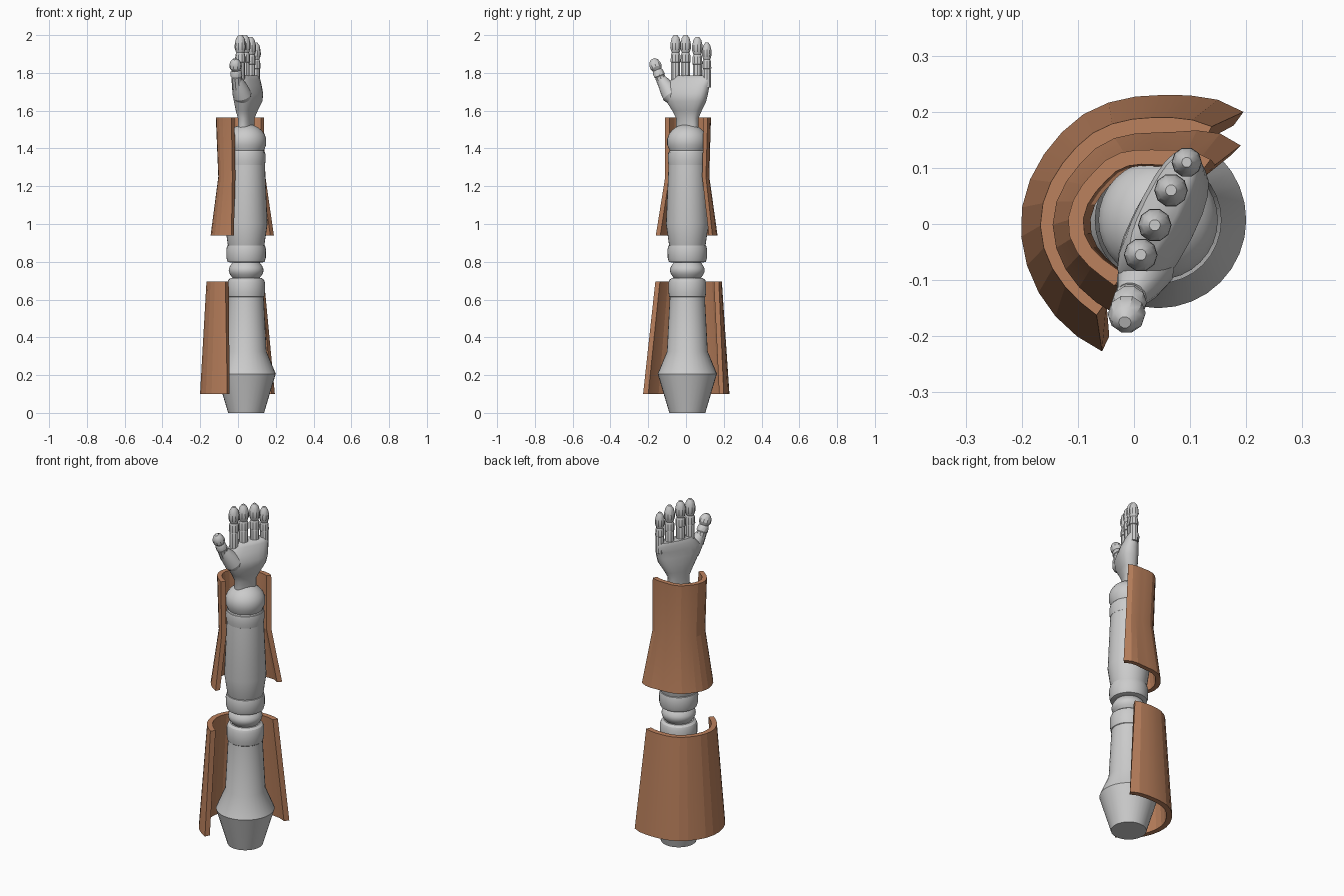
import bpy, bmesh
from math import sin, cos, pi, radians, copysign
from mathutils import Vector

if "Cube" in bpy.data.objects:
    bpy.data.objects.remove(bpy.data.objects["Cube"])

AX, AY = 0.043, 0.007                      # arm axis
T = Vector((0.455, 0.89, 0))               # across the palm, thumb to little finger
N = Vector((0.89, -0.455, 0))              # palm facing direction

brown = bpy.data.materials.new("brown_plate")
brown.diffuse_color = (0.50, 0.22, 0.11, 1)
brown.use_nodes = True
brown.node_tree.nodes["Principled BSDF"].inputs["Base Color"].default_value = brown.diffuse_color


def skin(name, rings, closed=True, mat=None, angle=30):
    """Skin a list of equal-length point rings; closed=False caps the two ends."""
    bm = bmesh.new()
    vs = [[bm.verts.new(p) for p in ring] for ring in rings]
    n = len(vs[0])
    for a, b in zip(vs, vs[1:]):
        for i in range(n):
            j = (i + 1) % n
            bm.faces.new((a[i], a[j], b[j], b[i]))
    bm.faces.new(vs[0][::-1])
    bm.faces.new(vs[-1])
    bmesh.ops.recalc_face_normals(bm, faces=bm.faces)
    me = bpy.data.meshes.new(name)
    bm.to_mesh(me)
    bm.free()
    ob = bpy.data.objects.new(name, me)
    bpy.context.collection.objects.link(ob)
    if mat:
        me.materials.append(mat)
    bpy.ops.object.select_all(action='DESELECT')
    ob.select_set(True)
    bpy.context.view_layer.objects.active = ob
    bpy.ops.object.shade_smooth_by_angle(angle=radians(angle))
    return ob


def lathe(name, profile, origin=(AX, AY, 0), axis=(0, 0, 1), seg=32):
    """Spin (radius, height) pairs round an axis."""
    q = Vector((0, 0, 1)).rotation_difference(Vector(axis))
    o = Vector(origin)
    skin(name, [[o + q @ Vector((r * cos(2 * pi * i / seg), r * sin(2 * pi * i / seg), h))
                 for i in range(seg)] for r, h in profile])


# Arm
lathe("arm_base", [(.095, 0), (.157, .207), (.108, .325), (.092, .63)])
lathe("lower_elbow_ring", [(.085, .605), (.096, .615), (.1, .64), (.1, .69), (.094, .705), (.08, .715)])
lathe("elbow_joint", [(.07, .70)] + [(.068 + .024 * sin(pi * k / 8), .71 + .09 * k / 8) for k in range(9)])
lathe("upper_elbow_ring", [(.08, .795), (.098, .80), (.104, .82), (.105, .865), (.1, .885), (.085, .89)])
lathe("upper_arm", [(.09, .87), (.097, .89), (.113, 1.0), (.099, 1.32)])
lathe("wrist_ring", [(.09, 1.305), (.1, 1.312), (.103, 1.335), (.103, 1.365), (.1, 1.38), (.09, 1.385)])
lathe("wrist_ball", [(.1, 1.375)] + [(.108 * cos(a), 1.435 + .094 * sin(a))
      for a in [radians(d) for d in (-30, -10, 10, 25, 40, 55, 70, 85)]])

# Palm: z, centre across, half width, centre offset, half thickness
palm = [(1.50, .0, .062, 0, .034), (1.56, .0, .062, 0, .034), (1.60, .0, .082, .004, .045),
        (1.65, .0, .112, .012, .056), (1.69, -.004, .127, .012, .056), (1.73, .0, .130, .006, .048),
        (1.765, .022, .115, -.003, .040), (1.785, .026, .102, -.006, .030)]


def oval(z, ct, w, cn, h, seg=20):
    out = []
    for i in range(seg):
        c, s = cos(2 * pi * i / seg), sin(2 * pi * i / seg)
        c, s = (copysign(abs(v) ** .8, v) for v in (c, s))
        out.append(Vector((AX, AY, z)) + T * (ct + w * c) + N * (cn + h * s))
    return out


skin("palm", [oval(*s) for s in palm], angle=60)


# Fingers, each of two phalanges and a rounded tip
def digit(name, origin, axis, k=1.0, fat=1.0):
    parts = [("knuckle", [(.025, -.03), (.025, .07), (.020, .08)]),
             ("middle", [(.020, .072), (.028, .077), (.026, .115), (.021, .127)]),
             ("tip", [(.018, .12), (.023, .131), (.030, .152), (.029, .175), (.022, .204), (.010, .22)])]
    for part, prof in parts:
        lathe(f"{name}_{part}", [(r * fat, h * k) for r, h in prof], origin, axis, 10)


for name, x, y, top in [("index_finger", .012, -.055, 2.0), ("middle_finger", .037, -.002, 2.0),
                        ("ring_finger", .066, .060, 1.99), ("little_finger", .094, .110, 1.96)]:
    k = .95 if name == "little_finger" else 1
    digit(name, (x, y, top - .22 * k), (0, 0, 1), k, .9 if k < 1 else 1)

# Thumb
a, b = Vector((.035, -.055, 1.645)), Vector((-.004, -.128, 1.765))
L = (b - a).length
lathe("thumb_root", [(.03, 0), (.05, L * .3), (.042, L * .65), (.027, L)], a, b - a, 14)
digit("thumb", b - Vector((0, -.008, .03)), (-.08, -.36, .9), .68, 1.12)


# Armour plates: z, start angle, end angle, radii at start, 90, 135, 180 and end angle
def plate(name, levels, thick, seg=16):
    rings = []
    for z, a1, a2, radii in levels:
        keys = [a1, 90, 135, 180, a2]
        outer, inner = [], []
        for i in range(seg + 1):
            ang = a1 + (a2 - a1) * i / seg
            s = max(j for j in range(4) if ang >= keys[j] - 1e-6)
            f = (ang - keys[s]) / (keys[s + 1] - keys[s])
            f = f * f * (3 - 2 * f)
            r = radii[s] + (radii[s + 1] - radii[s]) * f
            c, sn = cos(radians(ang)), sin(radians(ang))
            outer.append(Vector((.05 + r * c, r * sn, z)))
            inner.append(Vector((.05 + (r - thick) * c, (r - thick) * sn, z)))
        rings.append(outer + inner[::-1])
    skin(name, rings, mat=brown, angle=10)


plate("lower_plate", [(.10, 54, 244.8, (.247, .230, .242, .252, .251)),
                      (.695, 63, 234.3, (.195, .190, .205, .217, .200))], .03)
plate("upper_plate", [(.94, 45, 242, (.198, .163, .180, .195, .181)),
                      (1.25, 48, 234, (.142, .122, .142, .155, .136)),
                      (1.565, 53, 232.3, (.144, .132, .152, .168, .139))], .027)
